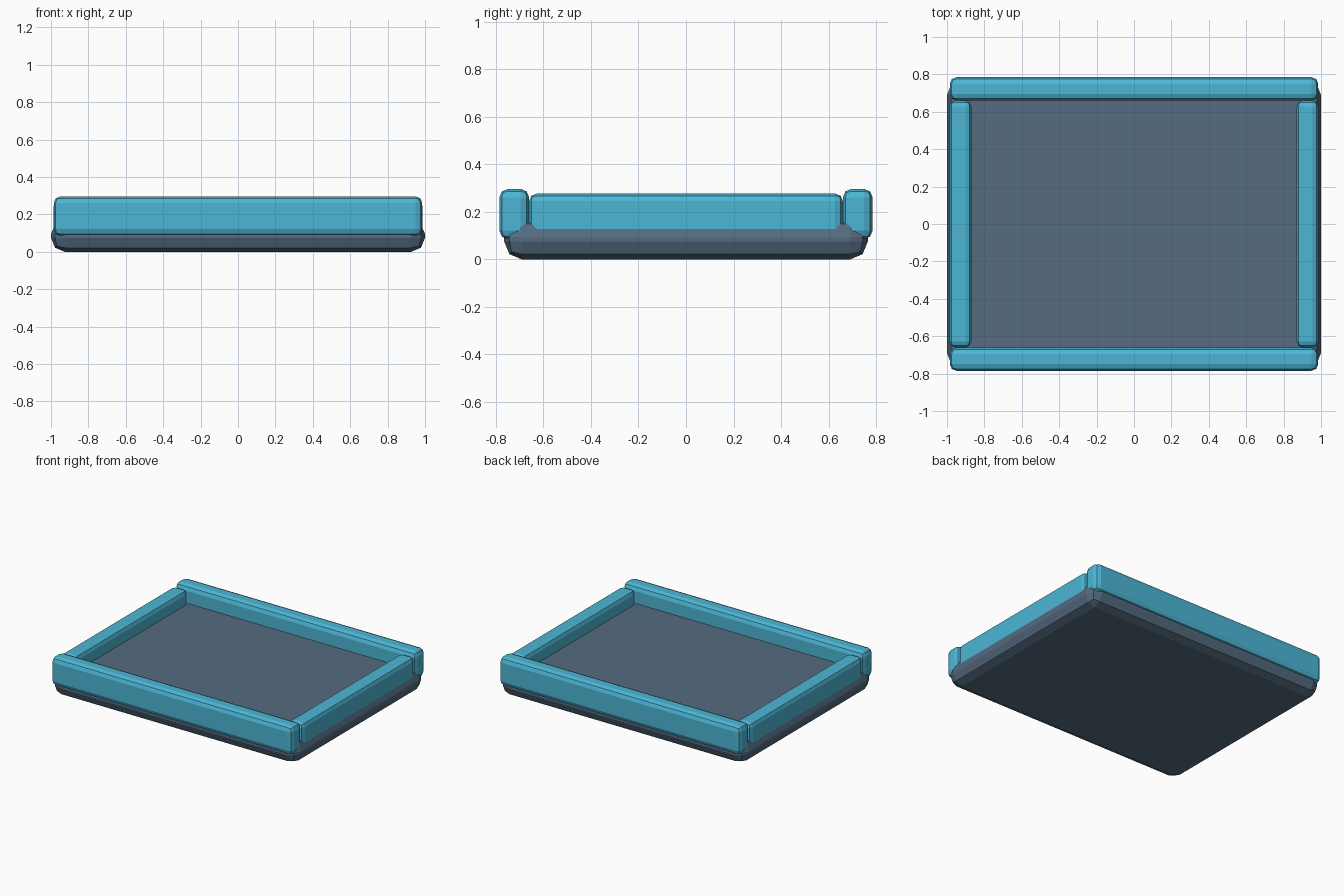
import bpy
import bmesh
from mathutils import Matrix, Vector

cube = bpy.data.objects.get("Cube")
if cube:
    bpy.data.objects.remove(cube, do_unlink=True)


def make_material(name, colour):
    mat = bpy.data.materials.new(name)
    mat.use_nodes = True
    mat.diffuse_color = colour
    mat.node_tree.nodes["Principled BSDF"].inputs["Base Color"].default_value = colour
    return mat


def bevelled_box(name, low, high, radius, mat):
    """Flat-shaded box between two corners with two-step rounded edges."""
    low, high = Vector(low), Vector(high)
    bm = bmesh.new()
    bmesh.ops.create_cube(bm, size=1, matrix=Matrix.Translation((low + high) / 2)
                          @ Matrix.Diagonal((*(high - low), 1)))
    bmesh.ops.bevel(bm, geom=bm.edges[:], offset=radius, segments=2,
                    profile=0.5, affect='EDGES', clamp_overlap=True)
    mesh = bpy.data.meshes.new(name)
    bm.to_mesh(mesh)
    bm.free()
    mesh.materials.append(mat)
    obj = bpy.data.objects.new(name, mesh)
    bpy.context.collection.objects.link(obj)
    return obj


slate = make_material("slate grey", (0.089, 0.147, 0.216, 1))
blue = make_material("sky blue", (0.073, 0.470, 0.665, 1))

# Tray floor
bevelled_box("tray_base", (-1, -0.765, 0), (1, 0.765, 0.17), 0.075, slate)

# Long rails at front and back, slightly taller than the side rails
for name, y in (("front_rail", -0.7225), ("back_rail", 0.7225)):
    bevelled_box(name, (-0.985, y - 0.0625, 0.085), (0.985, y + 0.0625, 0.297), 0.036, blue)

# Short rails fitted between them
for name, x in (("left_rail", 0.928), ("right_rail", -0.928)):
    bevelled_box(name, (x - 0.058, -0.66, 0.085), (x + 0.058, 0.66, 0.277), 0.032, blue)
